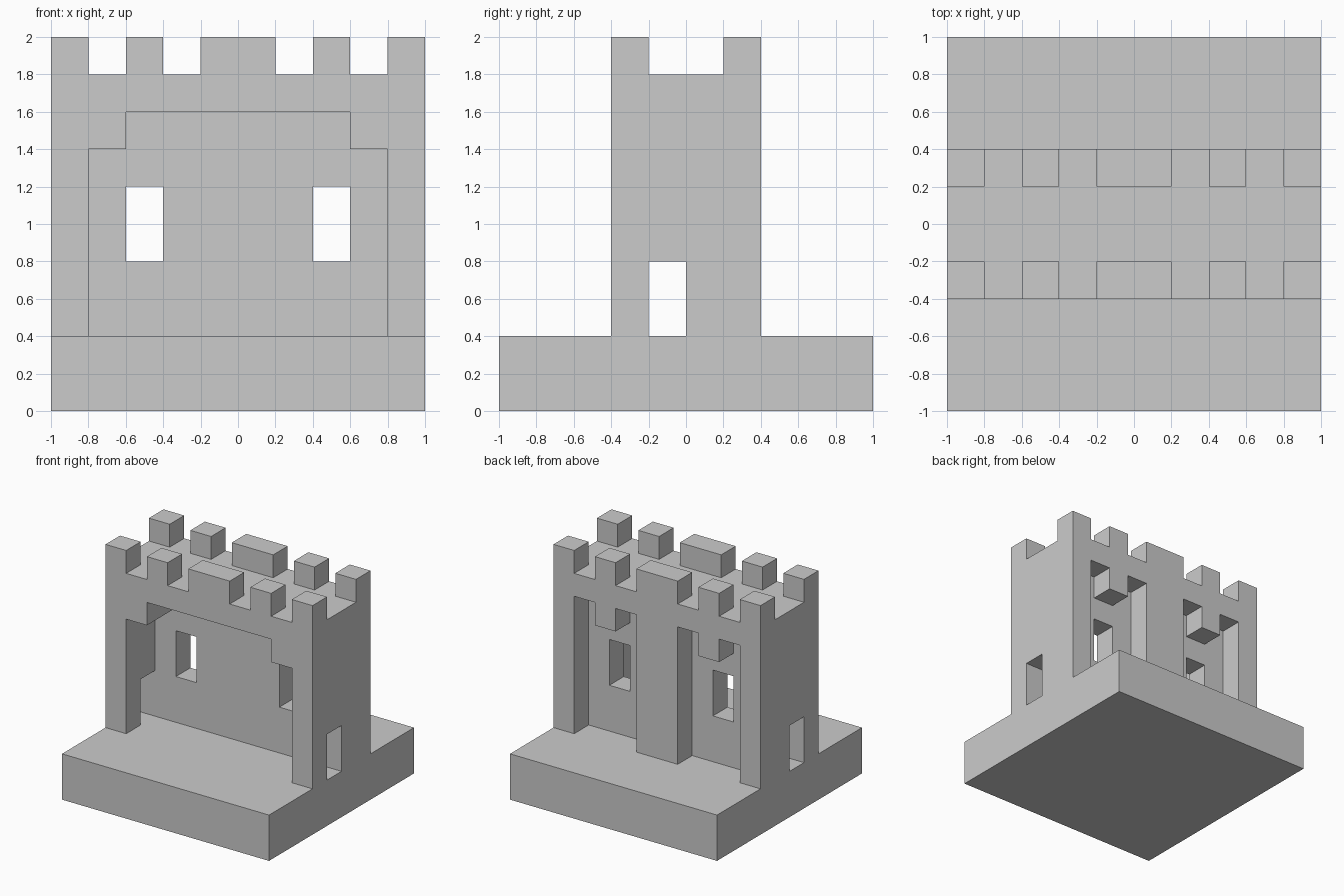
import bpy, bmesh
from math import radians

if "Cube" in bpy.data.objects:
    bpy.data.objects.remove(bpy.data.objects["Cube"])


def prism(name, profile, y0, y1):
    """Extrude an x-z profile from y0 to y1."""
    bm = bmesh.new()
    face = bm.faces.new([bm.verts.new((x, y0, z)) for x, z in profile])
    new = bmesh.ops.extrude_face_region(bm, geom=[face])["geom"]
    for v in new:
        if isinstance(v, bmesh.types.BMVert):
            v.co.y = y1
    bmesh.ops.recalc_face_normals(bm, faces=bm.faces)
    mesh = bpy.data.meshes.new(name)
    bm.to_mesh(mesh)
    bm.free()
    obj = bpy.data.objects.new(name, mesh)
    bpy.context.collection.objects.link(obj)
    return obj


def rect(x0, x1, z0, z1):
    return [(x0, z0), (x1, z0), (x1, z1), (x0, z1)]


def flip(profile):
    return [(-x, z) for x, z in reversed(profile)]


def symmetric(half):
    return half + flip(half)


def cut(target, profile, y0, y1):
    """Subtract an extruded profile from the target and drop the cutter."""
    cutter = prism("cutter", profile, y0, y1)
    cutter.hide_render = True
    mod = target.modifiers.new("cut", 'BOOLEAN')
    mod.operation = 'DIFFERENCE'
    mod.solver = 'EXACT'
    mod.object = cutter
    bpy.context.view_layer.objects.active = target
    bpy.ops.object.modifier_apply(modifier=mod.name)
    bpy.data.objects.remove(cutter, do_unlink=True)


# Square base slab
prism("base", rect(-1, 1, 0, 0.4), -1, 1)

# Gatehouse block with crenellated outline
gatehouse = prism("gatehouse", symmetric([
    (1, 0.4), (1, 2), (0.8, 2), (0.8, 1.8), (0.6, 1.8), (0.6, 2),
    (0.4, 2), (0.4, 1.8), (0.2, 1.8), (0.2, 2)]), -0.4, 0.4)

# Roof walk between the two rows of merlons
cut(gatehouse, rect(-1.1, 1.1, 1.8, 2.1), -0.2, 0.2)

# Stepped front hall
cut(gatehouse, symmetric([(0.8, 0.3), (0.8, 1.4), (0.6, 1.4), (0.6, 1.6)]),
    -0.5, 0)

# Rear niches with a hanging block, windows and side doors, on both sides
niche = [(0.2, 0.3), (0.8, 0.3), (0.8, 1.6), (0.6, 1.6),
         (0.6, 1.4), (0.4, 1.4), (0.4, 1.6), (0.2, 1.6)]
window = rect(0.4, 0.6, 0.8, 1.2)
door = rect(0.7, 1.1, 0.3, 0.8)
for side in (list, flip):
    cut(gatehouse, side(niche), 0.2, 0.5)
    cut(gatehouse, side(window), -0.1, 0.3)
    cut(gatehouse, side(door), -0.2, 0)

# Clean up leftover flat edges
bm = bmesh.new()
bm.from_mesh(gatehouse.data)
bmesh.ops.remove_doubles(bm, verts=bm.verts, dist=1e-4)
bmesh.ops.dissolve_limit(bm, angle_limit=radians(1), verts=bm.verts, edges=bm.edges)
bm.to_mesh(gatehouse.data)
bm.free()
